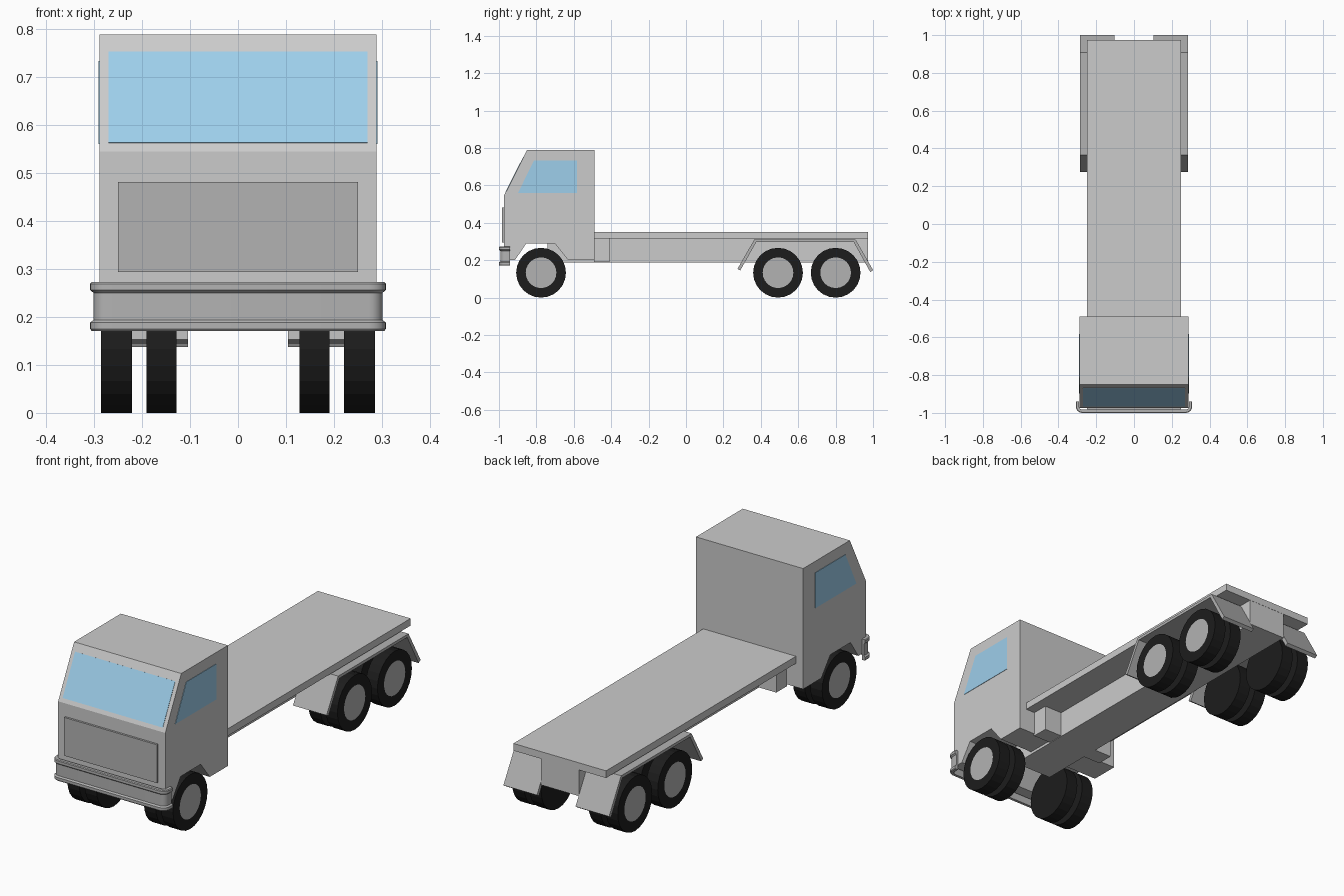
import bpy, bmesh, math
from mathutils import Vector

if "Cube" in bpy.data.objects:
    bpy.data.objects.remove(bpy.data.objects["Cube"])


def mat(name, col):
    m = bpy.data.materials.new(name)
    m.diffuse_color = (*col, 1)
    m.use_nodes = True
    m.node_tree.nodes["Principled BSDF"].inputs["Base Color"].default_value = m.diffuse_color
    return m


GLASS = mat("glass_blue", (0.34, 0.62, 0.83))
RUBBER = mat("rubber_black", (0.012, 0.012, 0.012))
HUB = mat("hub_grey", (0.45, 0.45, 0.45))
PAINT = mat("cab_paint", (0.70, 0.70, 0.67))
TRIM = mat("trim_grey", (0.45, 0.45, 0.45))


def finish(name, bm, *mats):
    bmesh.ops.recalc_face_normals(bm, faces=bm.faces[:])
    me = bpy.data.meshes.new(name)
    bm.to_mesh(me)
    bm.free()
    for m in mats:
        me.materials.append(m)
    ob = bpy.data.objects.new(name, me)
    bpy.context.collection.objects.link(ob)
    return ob


def extrude_x(name, profile, x0, x1, m):
    """Side profile of (y, z) points extruded from x0 to x1."""
    bm = bmesh.new()
    f = bm.faces.new([bm.verts.new((x0, y, z)) for y, z in profile])
    new = bmesh.ops.extrude_face_region(bm, geom=[f])["geom"]
    bmesh.ops.translate(bm, vec=(x1 - x0, 0, 0),
                        verts=[v for v in new if isinstance(v, bmesh.types.BMVert)])
    return finish(name, bm, m)


def box(name, x0, x1, y0, y1, z0, z1, m):
    return extrude_x(name, [(y0, z0), (y1, z0), (y1, z1), (y0, z1)], x0, x1, m)


def wheel(name, x_in, x_out, y, hub=False):
    """Tyre as a plain drum, with a grey hub disc on the outer face."""
    n, r = 24, 0.133
    bm = bmesh.new()
    rings = [[bm.verts.new((x, y + rr * math.cos(2 * math.pi * i / n),
                            0.133 + rr * math.sin(2 * math.pi * i / n))) for i in range(n)]
             for x, rr in ((x_in, r), (x_out, r), (x_out, 0.082))]
    bm.faces.new(rings[0])
    for a, b in zip(rings, rings[1:]):
        for i in range(n):
            j = (i + 1) % n
            bm.faces.new((a[i], a[j], b[j], b[i]))
    bm.faces.new(rings[2]).material_index = 1 if hub else 0
    return finish(name, bm, RUBBER, HUB)


# Cab with sloping windscreen and wheel arch cut right through
extrude_x("cab", [(-0.973, 0.20), (-0.973, 0.545), (-0.85, 0.788), (-0.49, 0.788),
                  (-0.49, 0.20), (-0.63, 0.20), (-0.70, 0.288), (-0.855, 0.288),
                  (-0.915, 0.20)], -0.289, 0.289, PAINT)
box("grille", -0.25, 0.25, -0.983, -0.97, 0.294, 0.481, TRIM)

# Windscreen lies on the sloping front face
low, high = Vector((0, -0.973, 0.545)), Vector((0, -0.85, 0.788))
slope = high - low
out = Vector((0, -slope.z, slope.y)).normalized() * 0.002
p, q = (low + slope * ((z - 0.545) / 0.243) for z in (0.5625, 0.752))
extrude_x("windscreen", [(v.y, v.z) for v in (p + out, q + out, q - out, p - out)],
          -0.27, 0.27, GLASS)

# Bed, central chassis beam and the cross block behind the cab
box("flat_bed", -0.25, 0.25, -0.49, 0.973, 0.315, 0.35, PAINT)
box("chassis_beam", -0.103, 0.103, -0.74, 0.972, 0.187, 0.316, PAINT)
box("cross_block", -0.20, 0.20, -0.492, -0.41, 0.19, 0.316, PAINT)

# Side windows, rear mudguards and twin wheels on both sides
for side, s in (("left", -1), ("right", 1)):
    extrude_x(f"side_window_{side}", [(-0.898, 0.56), (-0.813, 0.733),
                                      (-0.583, 0.733), (-0.583, 0.56)],
              s * 0.285, s * 0.291, GLASS)
    extrude_x(f"mudguard_{side}", [(0.275, 0.153), (0.365, 0.31), (0.907, 0.31),
                                   (1.0, 0.147), (0.985, 0.137), (0.897, 0.296),
                                   (0.375, 0.296), (0.29, 0.145)],
              s * 0.104, s * 0.285, TRIM)
    for axle, y in (("front", -0.775), ("middle", 0.492), ("rear", 0.80)):
        wheel(f"outer_wheel_{axle}_{side}", s * 0.221, s * 0.285, y, True)
        wheel(f"inner_wheel_{axle}_{side}", s * 0.128, s * 0.191, y)

# Bumper: lipped section swept along a round-cornered U
section = [(0.018, 0.171), (0.032, 0.171), (0.035, 0.175), (0.035, 0.188),
           (0.028, 0.194), (0.028, 0.25), (0.035, 0.256), (0.035, 0.269),
           (0.032, 0.273), (0.018, 0.273)]
path = [(-0.273, -0.941, math.pi)]
path += [(-0.273, -0.965, math.pi + math.pi / 2 * i / 6) for i in range(7)]
path += [(0.273, -0.965, math.pi * 1.5 + math.pi / 2 * i / 6) for i in range(7)]
path += [(0.273, -0.941, 2 * math.pi)]
bm = bmesh.new()
rows = [[bm.verts.new((x + r * math.cos(a), y + r * math.sin(a), z)) for r, z in section]
        for x, y, a in path]
for a, b in zip(rows, rows[1:]):
    for i in range(len(section)):
        j = (i + 1) % len(section)
        bm.faces.new((a[i], a[j], b[j], b[i]))
bm.faces.new(rows[0])
bm.faces.new(rows[-1])
bumper = finish("bumper", bm, TRIM)
bpy.context.view_layer.objects.active = bumper
bumper.select_set(True)
bpy.ops.object.shade_smooth_by_angle(angle=math.radians(30))
